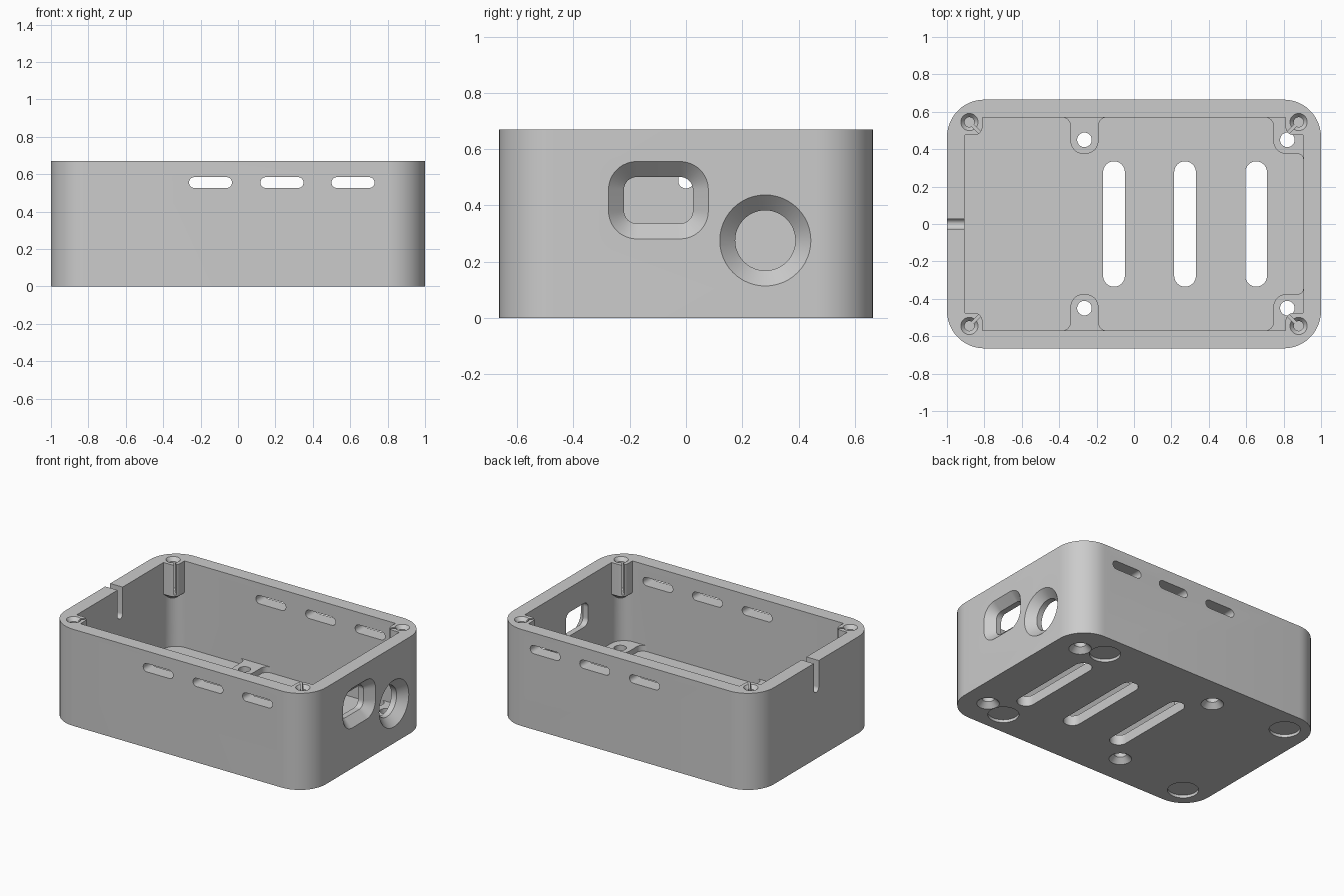
import bpy, bmesh, math
from mathutils import Vector

if "Cube" in bpy.data.objects:
    bpy.data.objects.remove(bpy.data.objects["Cube"])

W, D, H = 2.0, 1.33, 0.67            # outer size
IN_X, IN_Y, FLOOR = 0.905, 0.57, 0.07  # cavity half sizes, floor height
STEPS = 12

plastic = bpy.data.materials.new("grey_plastic")
plastic.use_nodes = True
grey = (0.6, 0.6, 0.6, 1)
plastic.diffuse_color = grey
plastic.node_tree.nodes["Principled BSDF"].inputs["Base Color"].default_value = grey


def rounded(corners):
    """Outline from (x, y, radius) corners, each replaced by an arc."""
    out = []
    points = [Vector((x, y, 0)) for x, y, r in corners]
    for i, p in enumerate(points):
        r = corners[i][2]
        if r == 0:
            out.append(p)
            continue
        a = (points[i - 1] - p).normalized()
        b = (points[(i + 1) % len(points)] - p).normalized()
        half = a.angle(b) / 2
        c = p + (a + b).normalized() * r / math.sin(half)
        start = (p + a * r / math.tan(half) - c).normalized()
        end = (p + b * r / math.tan(half) - c).normalized()
        out += [c + r * start.slerp(end, k / STEPS) for k in range(STEPS + 1)]
    return out


def rect(cx, cy, w, h, r):
    x, y = w / 2, h / 2
    return rounded([(cx - x, cy - y, r), (cx + x, cy - y, r),
                    (cx + x, cy + y, r), (cx - x, cy + y, r)])


def circle(cx, cy, r):
    return rect(cx, cy, 2 * r, 2 * r, r)


PLACE = {"x": lambda p, h: (h, p.x, p.y),
         "y": lambda p, h: (p.x, h, p.y),
         "z": lambda p, h: (p.x, p.y, h)}


def loft(name, sections, axis="z"):
    """Closed solid through (outline, height) sections along an axis."""
    bm = bmesh.new()
    rings = [[bm.verts.new(PLACE[axis](p, h)) for p in o] for o, h in sections]
    for lo, hi in zip(rings, rings[1:]):
        for i in range(len(lo)):
            bm.faces.new((lo[i - 1], lo[i], hi[i], hi[i - 1]))
    bm.faces.new(rings[0])
    bm.faces.new(rings[-1])
    bmesh.ops.remove_doubles(bm, verts=bm.verts, dist=1e-5)
    bmesh.ops.recalc_face_normals(bm, faces=bm.faces)
    mesh = bpy.data.meshes.new(name)
    bm.to_mesh(mesh)
    bm.free()
    mesh.materials.append(plastic)
    ob = bpy.data.objects.new(name, mesh)
    bpy.context.collection.objects.link(ob)
    return ob


def cut(ob, cutters):
    """Subtract each cutter, bake the result and drop the cutters."""
    for c in cutters:
        c.hide_render = True
        m = ob.modifiers.new("cut", "BOOLEAN")
        m.operation, m.solver, m.object = "DIFFERENCE", "EXACT", c
    baked = bpy.data.meshes.new_from_object(
        ob.evaluated_get(bpy.context.evaluated_depsgraph_get()))
    ob.modifiers.clear()
    ob.data = baked
    for c in cutters:
        bpy.data.objects.remove(c)


def flip(corners, sx, sy):
    return rounded([(x * sx, y * sy, r) for x, y, r in corners])


# Cavity, reduced by the corner screw posts and the floor bosses
cavity = loft("cavity", [(rect(0, 0, 2 * IN_X, 2 * IN_Y, 0.1), z) for z in (FLOOR, 0.8)])
keep = []
for sy in (-1, 1):
    for sx in (-1, 1):
        def post(shift):
            return rect(sx * (0.91 + shift), sy * (0.58 + shift), 0.2, 0.21, 0.045)
        keep.append(loft("screw_post", [(post(0.12), 0.35), (post(0), 0.45), (post(0), 0.9)]))
    wall_boss = [(-0.39, 0.57, 0), (-0.34, 0.57, 0.045), (-0.34, 0.375, 0.07),
                 (-0.19, 0.375, 0.07), (-0.19, 0.57, 0.045), (-0.14, 0.57, 0),
                 (-0.14, 0.62, 0), (-0.39, 0.62, 0)]
    corner_boss = [(0.695, 0.57, 0), (0.745, 0.57, 0.045), (0.745, 0.375, 0.07),
                   (0.905, 0.375, 0.03), (0.905, 0.335, 0), (0.95, 0.335, 0),
                   (0.95, 0.62, 0), (0.695, 0.62, 0)]
    for boss in (wall_boss, corner_boss):
        keep.append(loft("floor_boss", [(flip(boss, 1, sy), z) for z in (0.03, 0.11)]))
cut(cavity, keep)

# Outer body
body = loft("enclosure_body", [(rect(0, 0, W, D, 0.2), z) for z in (0, H)])
cut(body, [cavity])

cutters = []

# Vents in the long walls and in the floor
for x in (-0.147, 0.235, 0.615):
    cutters.append(loft("side_vent", [(rect(x, 0.555, 0.23, 0.058, 0.029), y) for y in (-1, 1)], "y"))
for x in (-0.107, 0.273, 0.653):
    cutters.append(loft("floor_vent", [(rect(x, 0, 0.116, 0.67, 0.058), z) for z in (-0.1, 0.2)]))

# Flared connector openings in the end wall
lip, depth = 0.055, 0.945
cutters.append(loft("socket_opening", [
    (rect(-0.098, 0.418, 0.245, 0.165, 0.045), 0.8),
    (rect(-0.098, 0.418, 0.245, 0.165, 0.045), depth),
    (rect(-0.098, 0.418, 0.245 + 4 * lip, 0.165 + 4 * lip, 0.045 + 2 * lip), depth + 2 * lip)], "x"))
cutters.append(loft("round_opening", [
    (circle(0.282, 0.275, 0.107), 0.8), (circle(0.282, 0.275, 0.107), depth),
    (circle(0.282, 0.275, 0.107 + 2 * lip), depth + 2 * lip)], "x"))

# Cable notch in the opposite wall
cutters.append(loft("cable_notch", [(rect(0, 0.66, 0.055, 0.4, 0.027), x) for x in (-1.1, -0.85)], "x"))

for sy in (-1, 1):
    # Countersunk board screw holes and round foot recesses
    for x in (-0.265, 0.82):
        cutters.append(loft("board_hole", [
            (circle(x, sy * 0.45, 0.09), -0.02), (circle(x, sy * 0.45, 0.039), 0.035),
            (circle(x, sy * 0.45, 0.039), 0.2)]))
    for x in (-0.82, 0.655):
        cutters.append(loft("foot_recess", [(circle(x, sy * 0.497, 0.098), z) for z in (-0.1, 0.02)]))
    # Lid screw holes with a relief slit towards the inside
    for sx in (-1, 1):
        cx, cy = sx * 0.88, sy * 0.545
        cutters.append(loft("lid_hole", [
            (circle(cx, cy, 0.026), 0.46), (circle(cx, cy, 0.026), 0.645),
            (circle(cx, cy, 0.062), 0.69)]))
        slit = [(0.885, 0.54, 0), (0.875, 0.55, 0), (0.775, 0.45, 0), (0.785, 0.44, 0)]
        cutters.append(loft("relief_slit", [(flip(slit, sx, sy), z) for z in (0.462, 0.72)]))
cut(body, cutters)

bpy.ops.object.select_all(action="DESELECT")
body.select_set(True)
bpy.context.view_layer.objects.active = body
bpy.ops.object.shade_smooth_by_angle(angle=math.radians(30))
